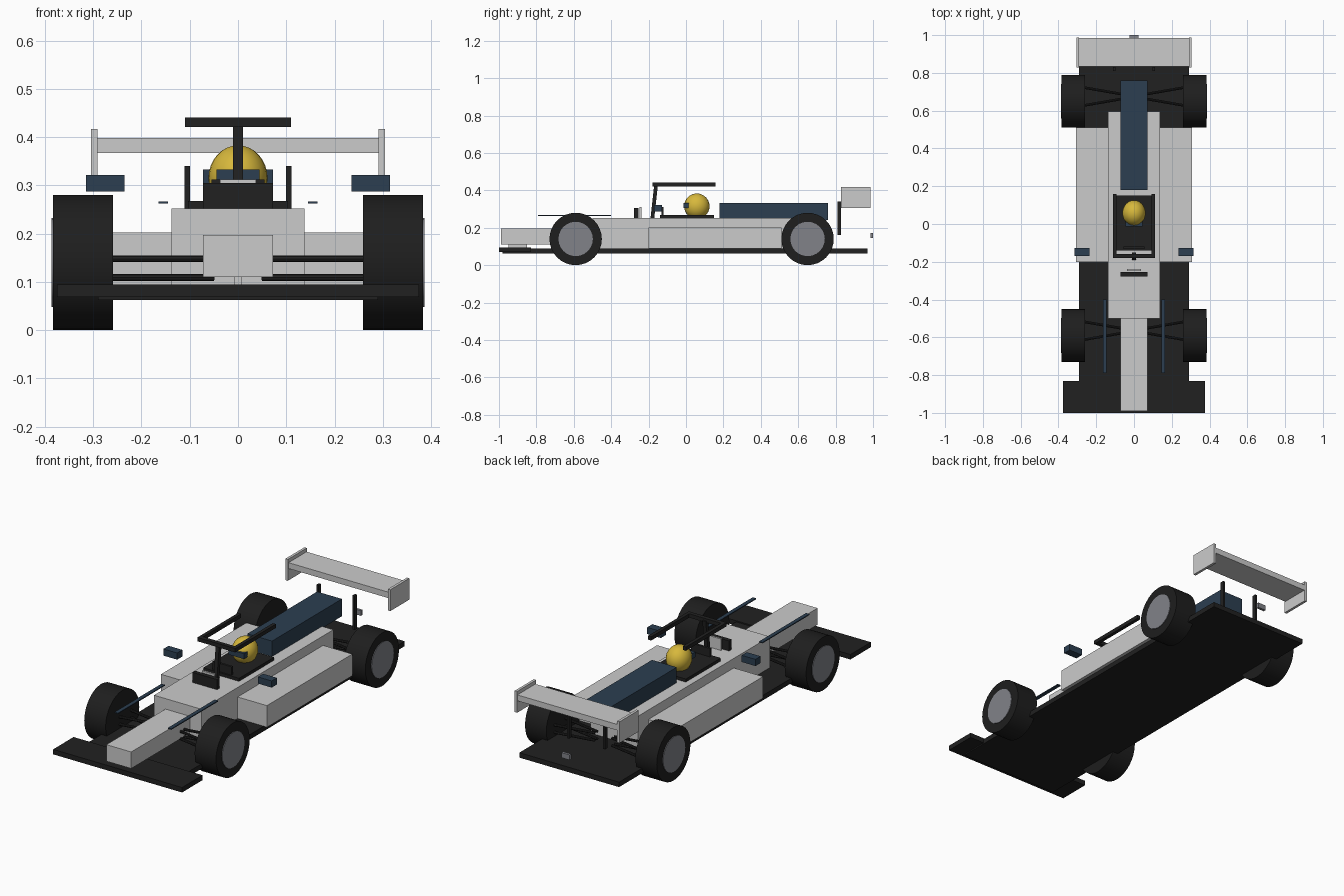
import bpy
import math
from mathutils import Vector

default = bpy.data.objects.get("Cube")
if default:
    bpy.data.objects.remove(default)


def material(name, r, g, b):
    m = bpy.data.materials.new(name)
    m.use_nodes = True
    m.diffuse_color = (r, g, b, 1)
    bsdf = next(n for n in m.node_tree.nodes if n.type == 'BSDF_PRINCIPLED')
    bsdf.inputs["Base Color"].default_value = (r, g, b, 1)
    return m


light = material("light_grey_paint", 0.6, 0.6, 0.6)
carbon = material("black_carbon", 0.015, 0.015, 0.015)
rubber = material("black_rubber", 0.013, 0.013, 0.013)
navy = material("navy_blue", 0.025, 0.049, 0.082)
rim = material("rim_grey", 0.22, 0.225, 0.25)
yellow = material("helmet_yellow", 0.68, 0.48, 0.045)


def finish(name, mat):
    ob = bpy.context.object
    ob.name = name
    ob.data.materials.append(mat)
    return ob


def box(name, mat, x, y, z):
    """Box spanning the given (low, high) ranges."""
    spans = (x, y, z)
    bpy.ops.mesh.primitive_cube_add(size=1, location=[(a + b) / 2 for a, b in spans])
    ob = finish(name, mat)
    for v in ob.data.vertices:
        v.co = [c * (b - a) for c, (a, b) in zip(v.co, spans)]
    return ob


def pair(name, mat, x, y, z):
    """Mirrored boxes on both sides."""
    box("left_" + name, mat, x, y, z)
    box("right_" + name, mat, (-x[1], -x[0]), y, z)


def wide(name, mat, half, y, z):
    return box(name, mat, (-half, half), y, z)


def disc(name, mat, x, y, z, radius, width, sides):
    bpy.ops.mesh.primitive_cylinder_add(vertices=sides, radius=radius, depth=width,
                                        location=(x, y, z), rotation=(0, math.pi / 2, 0))
    ob = finish(name, mat)
    bpy.ops.object.shade_smooth_by_angle(angle=math.radians(30))
    return ob


def rod(name, mat, start, end, radius):
    a, b = Vector(start), Vector(end)
    bpy.ops.mesh.primitive_cylinder_add(vertices=8, radius=radius, depth=(b - a).length,
                                        location=(a + b) / 2)
    ob = finish(name, mat)
    ob.rotation_euler = (b - a).to_track_quat('Z', 'Y').to_euler()


# Floor, front wing and bodywork
wide("floor", carbon, 0.29, (-0.98, 0.97), (0.063, 0.089))
wide("front_wing", carbon, 0.375, (-1, -0.83), (0.069, 0.095))
wide("nose_support", light, 0.008, (-0.95, -0.85), (0.09, 0.112))
wide("nose", light, 0.072, (-0.99, -0.49), (0.11, 0.197))
wide("main_body", light, 0.138, (-0.5, 0.595), (0.088, 0.252))
pair("sidepod", light, (0.13, 0.308), (-0.2, 0.51), (0.088, 0.202))
wide("engine_cover", navy, 0.072, (0.18, 0.76), (0.242, 0.333))
pair("body_stripe", navy, (0.145, 0.165), (-0.79, -0.4), (0.262, 0.267))
pair("mirror", navy, (0.235, 0.315), (-0.17, -0.127), (0.287, 0.322))

# Cockpit and halo
wide("cockpit_rim", carbon, 0.104, (-0.14, 0.15), (0.248, 0.268))
wide("steering_wheel", carbon, 0.055, (-0.132, -0.12), (0.265, 0.312))
wide("dash_block", carbon, 0.072, (-0.277, -0.255), (0.25, 0.305))
wide("windscreen", light, 0.037, (-0.248, -0.238), (0.25, 0.312))
pair("halo_side", carbon, (0.092, 0.11), (-0.18, 0.158), (0.421, 0.441))
wide("halo_front", carbon, 0.11, (-0.18, -0.158), (0.421, 0.441))
post = wide("halo_post", carbon, 0.01, (-0.19, -0.17), (0.25, 0.43))
for v in post.data.vertices:
    if v.co.z > 0:
        v.co.y += 0.02

# Driver helmet with visor
bpy.ops.mesh.primitive_uv_sphere_add(segments=24, ring_count=16, radius=1,
                                     location=(0, 0.058, 0.315))
helmet = finish("helmet", yellow)
for v in helmet.data.vertices:
    v.co *= 0.068
    v.co.x *= 0.9
bpy.ops.object.shade_smooth_by_angle(angle=math.radians(40))
wide("visor", navy, 0.045, (-0.014, 0.03), (0.305, 0.333))

# Rear wing
wide("rear_wing", light, 0.297, (0.835, 0.985), (0.367, 0.398))
pair("rear_wing_endplate", light, (0.291, 0.305), (0.829, 0.987), (0.305, 0.417))
pair("rear_wing_post", carbon, (0.099, 0.111), (0.81, 0.83), (0.16, 0.34))
wide("rear_light", rim, 0.024, (0.986, 1), (0.145, 0.172))

# Wheels and suspension arms
for end, y in (("front", -0.59), ("rear", 0.65)):
    for side, s in (("left", 1), ("right", -1)):
        tag = end + "_" + side
        disc(tag + "_tyre", rubber, s * 0.321, y, 0.14, 0.14, 0.124, 32)
        disc(tag + "_rim", rim, s * 0.371, y, 0.14, 0.092, 0.031, 24)
        for level, z in (("upper", 0.148), ("lower", 0.109)):
            for d in (-1, 1):
                rod(f"{tag}_{level}_arm", carbon, (s * 0.05, y + 0.025 + d * 0.01, z),
                    (s * 0.28, y + 0.025 + d * 0.05, z), 0.007)
